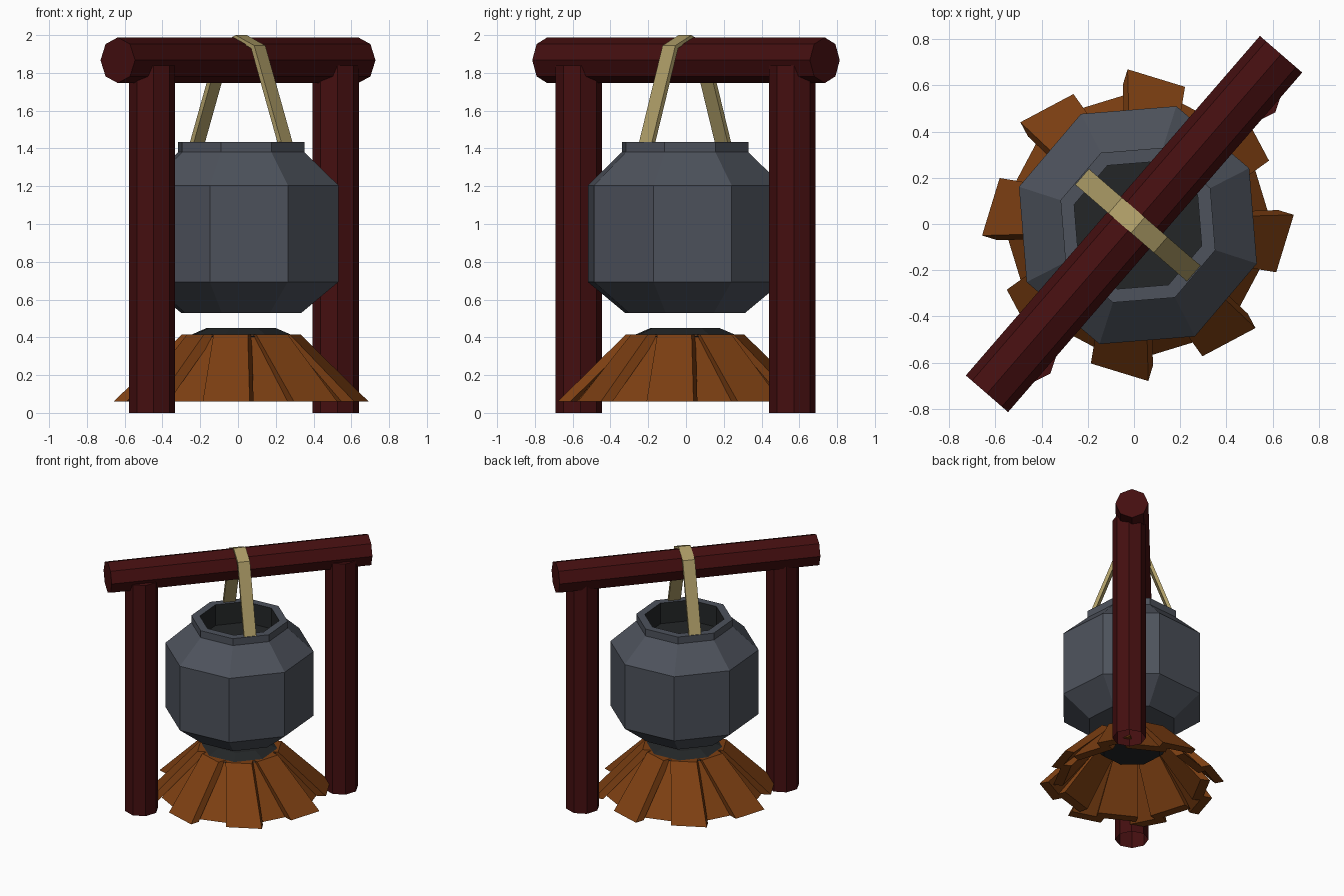
import bpy, bmesh, math
from mathutils import Vector, Matrix

if "Cube" in bpy.data.objects:
    bpy.data.objects.remove(bpy.data.objects["Cube"])

def mat(name, col):
    m = bpy.data.materials.new(name)
    m.diffuse_color = (*col, 1)
    m.use_nodes = True
    m.node_tree.nodes["Principled BSDF"].inputs["Base Color"].default_value = m.diffuse_color
    return m

POST = mat("dark red wood", (0.058, 0.0045, 0.005))
IRON = mat("iron grey", (0.075, 0.085, 0.107))
COAL = mat("soot black", (0.017, 0.0195, 0.0205))
WOOD = mat("firewood brown", (0.205, 0.05, 0.006))
ROPE = mat("tan strap", (0.42, 0.335, 0.135))

def finish(bm, name, *mats):
    me = bpy.data.meshes.new(name)
    bm.to_mesh(me)
    bm.free()
    ob = bpy.data.objects.new(name, me)
    bpy.context.collection.objects.link(ob)
    for m in mats:
        me.materials.append(m)
    return ob

def lathe(name, profile, centre, phase, mats, dark_from=None, caps=(True, True)):
    """Octagonal rings through (radius, z); rows from dark_from use material 1."""
    bm = bmesh.new()
    rings = []
    for r, z in profile:
        rings.append([bm.verts.new((centre[0] + r * math.cos(phase + k * math.pi / 4),
                                    centre[1] + r * math.sin(phase + k * math.pi / 4), z))
                      for k in range(8)])
    for i, (a, b) in enumerate(zip(rings, rings[1:])):
        for k in range(8):
            f = bm.faces.new((a[k], a[(k + 1) % 8], b[(k + 1) % 8], b[k]))
            f.material_index = int(dark_from is not None and i >= dark_from)
    if caps[0]:
        bm.faces.new(rings[0][::-1])
    if caps[1]:
        f = bm.faces.new(rings[-1])
        f.material_index = int(dark_from is not None)
    return finish(bm, name, *mats)

YAW = math.radians(49.1)      # direction of the crossbeam
MID = (0.017, -0.005)         # centre of pot and fire

# Posts and crossbeam
for name, c in (("left_post", (-0.455, -0.567)), ("right_post", (0.518, 0.563))):
    lathe(name, [(0.123, 0), (0.123, 1.84)], c, YAW, [POST], caps=(False, True))
beam = lathe("crossbeam", [(0.121, -0.972), (0.121, 0.972)], (0, 0), 0, [POST])
beam.data.transform(Matrix.Translation((0, 0, 1.867)) @ Matrix.Rotation(YAW, 4, 'Z')
                    @ Matrix.Rotation(math.pi / 2, 4, 'Y'))

# Pot with rim and sooty inside
lathe("pot", [(0.335, 0.53), (0.541, 0.693), (0.541, 1.205), (0.352, 1.38), (0.352, 1.435),
              (0.29, 1.435), (0.29, 1.27)],
      MID, math.radians(-17.9), [IRON, COAL], dark_from=5)

# Coal lump on the fire
lathe("coal", [(0.22, 0.33), (0.30, 0.405), (0.19, 0.45)], MID, math.radians(-17.9), [COAL])

# Carrying strap over the beam, swept in the plane across the beam
half = [(0, 2.0), (0.13, 1.945), (0.325, 1.42)]
inner = [(0, 1.978), (0.108, 1.93), (0.297, 1.42)]
out = [(-s, z) for s, z in half[:0:-1]] + half
inn = [(-s, z) for s, z in inner[:0:-1]] + inner
bm = bmesh.new()
rows = [[bm.verts.new((w, s, z)) for w, (s, z) in ((-0.045, o), (0.045, o), (0.045, i), (-0.045, i))]
        for o, i in zip(out, inn)]
for a, b in zip(rows, rows[1:]):
    for k in range(4):
        bm.faces.new((a[k], a[(k + 1) % 4], b[(k + 1) % 4], b[k]))
bm.faces.new(rows[0])
bm.faces.new(rows[-1][::-1])
bmesh.ops.recalc_face_normals(bm, faces=bm.faces)
bm.transform(Matrix.Translation((MID[0], MID[1], 0)) @ Matrix.Rotation(YAW, 4, 'Z'))
finish(bm, "strap", ROPE)

# Firewood: a tent of tapered planks in two layers
def plank(name, angle, r_low, r_top, off_low, off_top, w_low, w_top, thick=0.07):
    bm = bmesh.new()
    rings = []
    for r, off, w, z in ((r_low, off_low, w_low, 0.06), (r_top, off_top, w_top, 0.415)):
        rings.append([bm.verts.new((x, off + y, z)) for x, y in
                      ((r, -w), (r, w), (r - thick, w), (r - thick, -w))])
    a, b = rings
    for k in range(4):
        bm.faces.new((a[k], a[(k + 1) % 4], b[(k + 1) % 4], b[k]))
    bm.faces.new(a[::-1])
    bm.faces.new(b)
    bm.transform(Matrix.Translation((MID[0], MID[1], 0)) @ Matrix.Rotation(angle, 4, 'Z'))
    finish(bm, name, WOOD)

for k in range(8):
    plank(f"outer_plank_{k + 1}", math.radians(28 + 45 * k), 0.632, 0.29, 0.11, 0.03, 0.13, 0.095)
    plank(f"inner_plank_{k + 1}", math.radians(62 + 45 * k), 0.555, 0.265, 0, 0, 0.15, 0.085)
